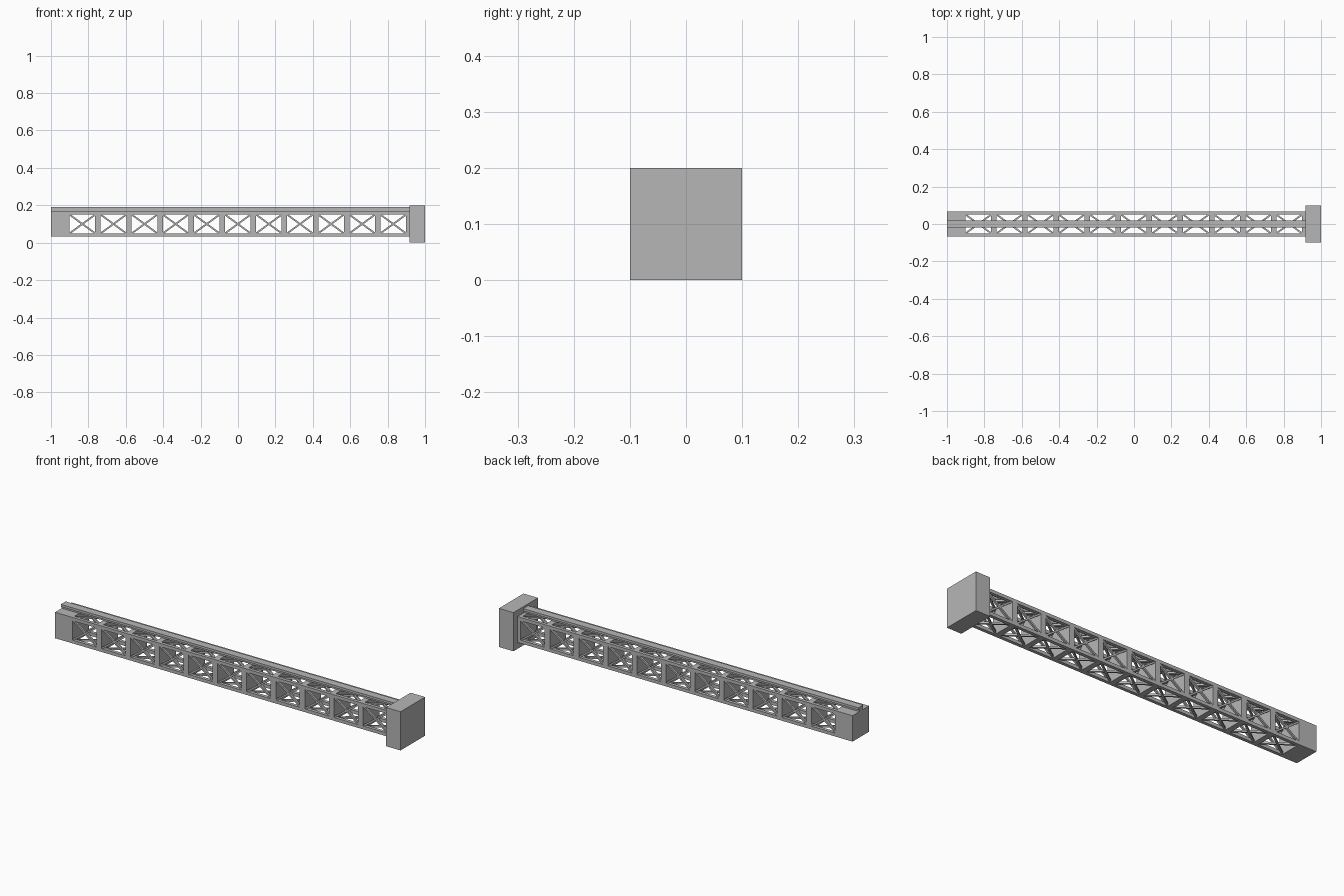
import bpy, bmesh, math
from mathutils import Matrix, Vector

cube = bpy.data.objects.get("Cube")
if cube:
    bpy.data.objects.remove(cube, do_unlink=True)

grey = bpy.data.materials.new("mid grey")
grey.use_nodes = True
grey.diffuse_color = (0.47, 0.47, 0.47, 1)
grey.node_tree.nodes["Principled BSDF"].inputs["Base Color"].default_value = grey.diffuse_color

MID = 0.10                      # height of the beam axis
HALF = 0.067                    # half width of the beam
OPEN = 0.05                     # half height of a window
WIN = 0.137                     # window length
BEAM_END = 0.917
CENTRES = [-0.832 + 0.1662 * i for i in range(11)]


def add_box(bm, lo, hi):
    lo, hi = Vector(lo), Vector(hi)
    size = hi - lo
    bmesh.ops.create_cube(bm, size=1, matrix=Matrix.Translation((lo + hi) / 2)
                          @ Matrix.Diagonal((*size, 1)))


def make_object(name, bm):
    mesh = bpy.data.meshes.new(name)
    bm.to_mesh(mesh)
    bm.free()
    mesh.materials.append(grey)
    obj = bpy.data.objects.new(name, mesh)
    bpy.context.collection.objects.link(obj)
    return obj


def box_object(name, lo, hi):
    bm = bmesh.new()
    add_box(bm, lo, hi)
    return make_object(name, bm)


# Beam with windows cut through from side to side and from top to bottom
beam = box_object("beam", (-1, -HALF, MID - HALF), (BEAM_END, HALF, MID + HALF))
cutters = []
for name, dy, dz in (("side_cutter", 0.2, OPEN), ("top_cutter", OPEN, 0.2)):
    bm = bmesh.new()
    for x in CENTRES:
        add_box(bm, (x - WIN / 2, -dy, MID - dz), (x + WIN / 2, dy, MID + dz))
    cutter = make_object(name, bm)
    cutter.hide_render = True
    mod = beam.modifiers.new(name, "BOOLEAN")
    mod.operation = "DIFFERENCE"
    mod.solver = "EXACT"
    mod.object = cutter
    cutters.append(cutter)

bpy.context.view_layer.update()
cut_mesh = bpy.data.meshes.new_from_object(
    beam.evaluated_get(bpy.context.evaluated_depsgraph_get()))
beam.modifiers.clear()
beam.data = cut_mesh
for cutter in cutters:
    bpy.data.objects.remove(cutter, do_unlink=True)

# Crossed braces in every window, on all four sides
bm = bmesh.new()
slope = math.atan2(2 * OPEN, WIN)
length = math.hypot(2 * OPEN, WIN) + 0.006
for x in CENTRES:
    for side in range(4):
        turn = Matrix.Rotation(side * math.pi / 2, 4, "X")
        for sign in (-1, 1):
            place = (Matrix.Translation((x, 0, MID)) @ turn
                     @ Matrix.Translation((0, -0.058, 0))
                     @ Matrix.Rotation(sign * slope, 4, "Y")
                     @ Matrix.Diagonal((length, 0.01, 0.009, 1)))
            bmesh.ops.create_cube(bm, size=1, matrix=place)
make_object("cross_braces", bm)

# Guide rail along the top: narrow web under a wider head
box_object("rail_web", (-1, -0.012, MID + HALF), (BEAM_END, 0.012, 0.178))
box_object("rail_head", (-1, -0.02, 0.178), (BEAM_END, 0.02, 0.19))

# Solid end block
box_object("end_block", (BEAM_END, -0.1, 0), (1, 0.1, 0.2))
